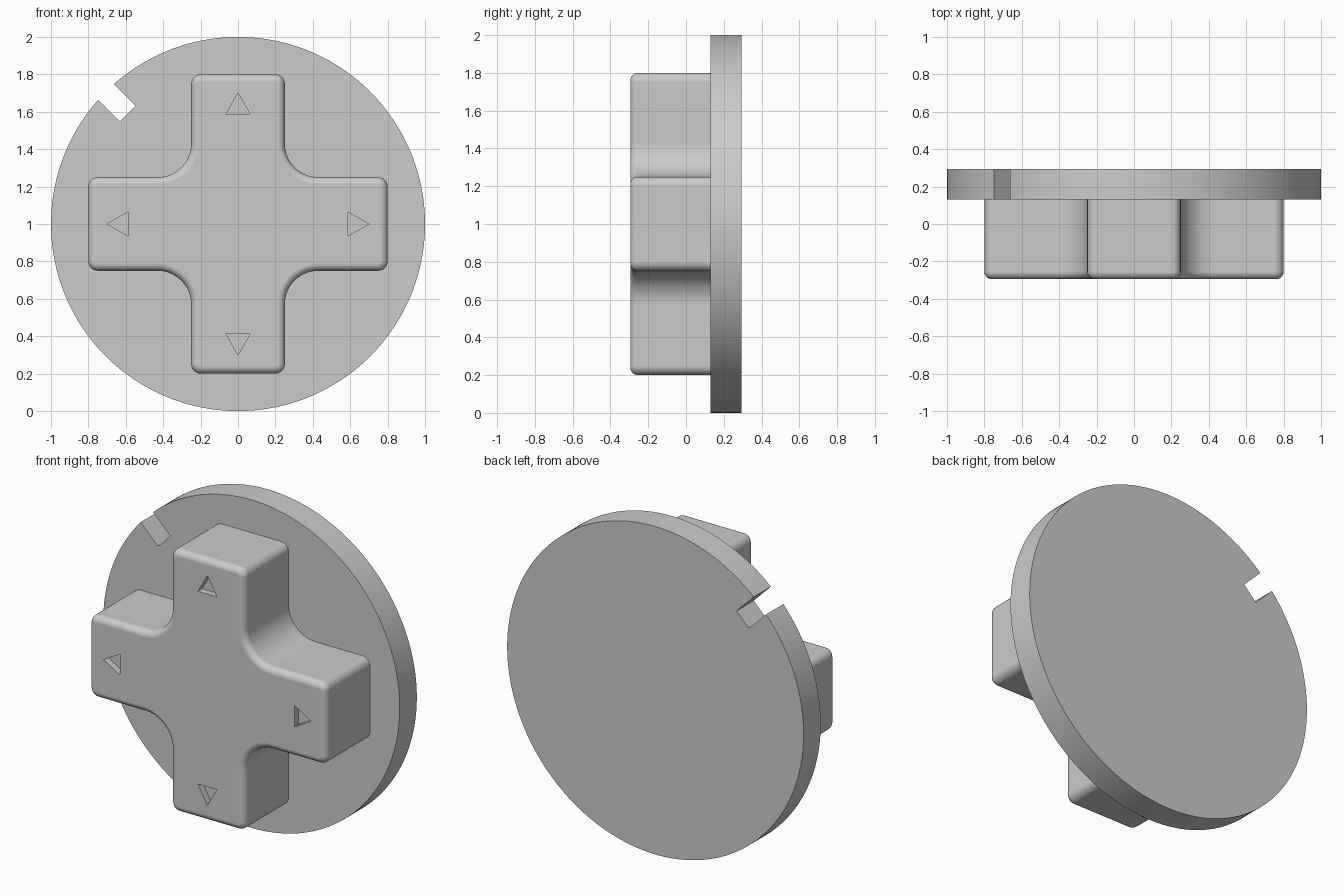
import bpy, bmesh
from math import sin, cos, pi, asin, radians
from mathutils import Matrix, Vector

if "Cube" in bpy.data.objects:
    bpy.data.objects.remove(bpy.data.objects["Cube"])

CENTRE_Z = 1.0
DISC_FRONT, DISC_BACK = 0.13, 0.295
PAD_FRONT = -0.295

grey = bpy.data.materials.new("plain_grey")
grey.use_nodes = True
grey.diffuse_color = (0.6, 0.6, 0.6, 1)
grey.node_tree.nodes["Principled BSDF"].inputs["Base Color"].default_value = grey.diffuse_color


def add_prism(bm, outline, front, back):
    """Extrude an x-z outline, given about the disc centre, along y."""
    verts = [bm.verts.new((x, front, z + CENTRE_Z)) for x, z in outline]
    face = bm.faces.new(verts)
    out = bmesh.ops.extrude_face_region(bm, geom=[face], use_keep_orig=True)
    moved = [g for g in out["geom"] if isinstance(g, bmesh.types.BMVert)]
    bmesh.ops.translate(bm, verts=moved, vec=(0, back - front, 0))
    bmesh.ops.recalc_face_normals(bm, faces=bm.faces)


def finish(bm, name):
    mesh = bpy.data.meshes.new(name)
    bm.to_mesh(mesh)
    bm.free()
    mesh.materials.append(grey)
    obj = bpy.data.objects.new(name, mesh)
    bpy.context.collection.objects.link(obj)
    return obj


def activate(obj):
    bpy.ops.object.select_all(action="DESELECT")
    obj.select_set(True)
    bpy.context.view_layer.objects.active = obj


def quarter_turns(points):
    """Repeat points at four quarter turns about the centre."""
    for k in range(4):
        turn = Matrix.Rotation(k * pi / 2, 2)
        yield [tuple(turn @ Vector(p)) for p in points]


# Base disc with a square notch in its rim
bm = bmesh.new()
notch_half, notch_depth, segments = 0.059, 0.834, 160
notch_angle = radians(135)
gap = asin(notch_half)
outline = []
for i in range(segments + 1):
    a = notch_angle + gap + (2 * pi - 2 * gap) * i / segments
    outline.append((cos(a), sin(a)))
turn = Matrix.Rotation(notch_angle, 2)
for side in (-notch_half, notch_half):
    outline.append(tuple(turn @ Vector((notch_depth, side))))
add_prism(bm, outline, DISC_FRONT, DISC_BACK)
disc = finish(bm, "base_disc")

# Cross-shaped pad: rounded arm ends, filleted inner corners and a soft front rim
arm, half = 0.8, 0.25
bm = bmesh.new()
outline = [p for pts in quarter_turns([(arm, -half), (arm, half), (half, half)]) for p in pts]
add_prism(bm, outline, PAD_FRONT, DISC_FRONT + 0.01)


def depth_edges(reach):
    """Edges running along y whose farthest offset from the centre is reach."""
    found = []
    for e in bm.edges:
        a, b = (v.co for v in e.verts)
        offset = max(abs(a.x), abs(a.z - CENTRE_Z))
        if abs(a.y - b.y) > 0.1 and abs(offset - reach) < 0.001:
            found.append(e)
    return found


def round_edges(edges, radius, steps):
    bmesh.ops.bevel(bm, geom=edges, offset=radius, offset_type="OFFSET", segments=steps,
                    profile=0.5, affect="EDGES", clamp_overlap=False)


round_edges(depth_edges(arm), 0.05, 6)
round_edges(depth_edges(half), 0.18, 14)
rim = [e for e in bm.edges if all(abs(v.co.y - PAD_FRONT) < 0.001 for v in e.verts)]
round_edges(rim, 0.04, 6)
pad = finish(bm, "cross_pad")

# Recessed direction arrows cut into the pad
bm = bmesh.new()
for triangle in quarter_turns([(0.70, 0), (0.588, 0.064), (0.588, -0.064)]):
    add_prism(bm, triangle, PAD_FRONT - 0.05, PAD_FRONT + 0.04)
cutter = finish(bm, "arrow_cutter")
cutter.hide_render = True
cut = pad.modifiers.new("arrows", "BOOLEAN")
cut.operation, cut.solver, cut.object = "DIFFERENCE", "EXACT", cutter
activate(pad)
bpy.ops.object.modifier_apply(modifier=cut.name)
bpy.data.objects.remove(cutter)

# Smooth shading with crisp edges
for obj in (disc, pad):
    activate(obj)
    bpy.ops.object.shade_smooth_by_angle(angle=radians(30))
weighted = pad.modifiers.new("even_shading", "WEIGHTED_NORMAL")
weighted.keep_sharp = True
